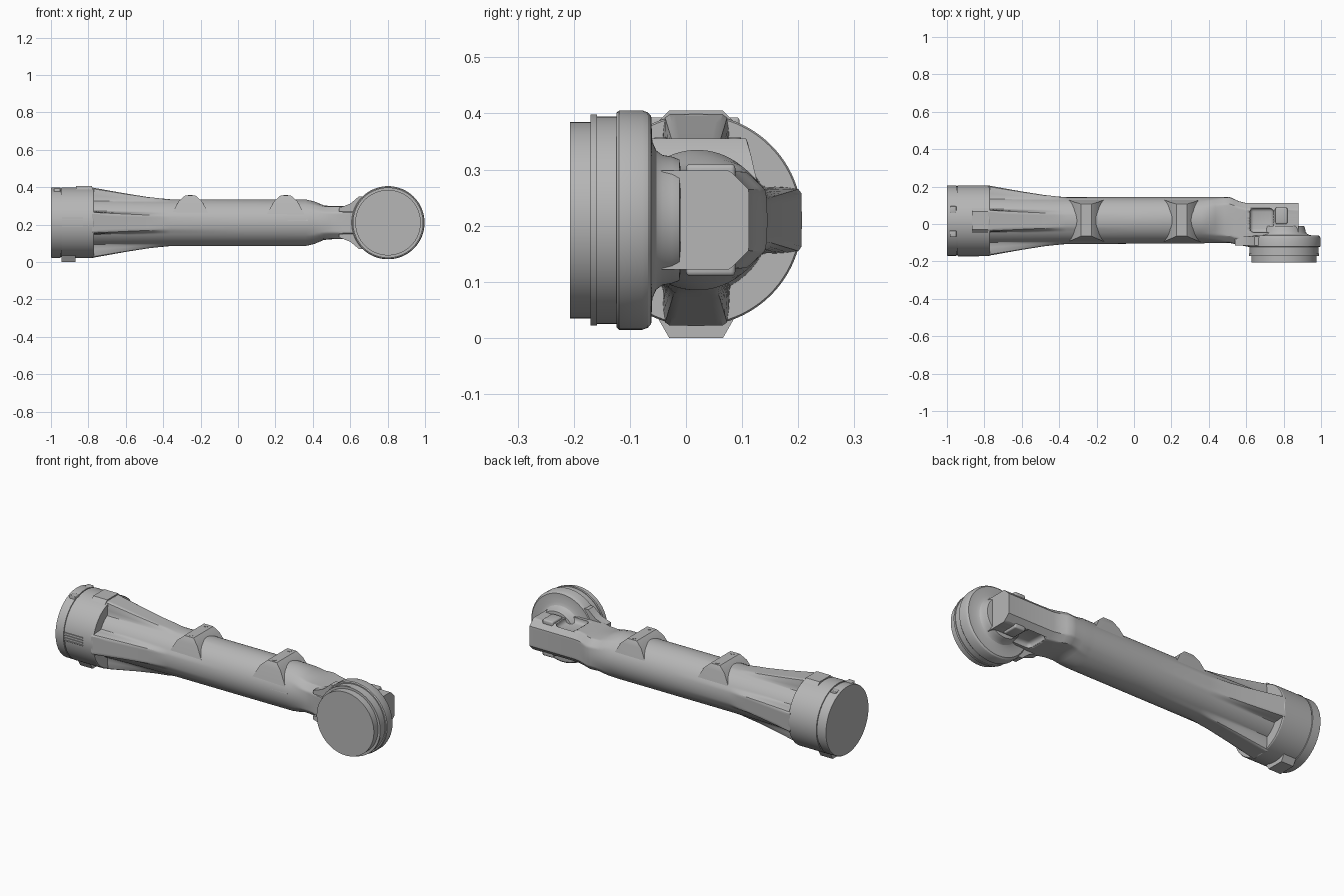
import bpy
import bmesh
from math import cos, sin, pi, radians
from mathutils import Vector

if "Cube" in bpy.data.objects:
    bpy.data.objects.remove(bpy.data.objects["Cube"], do_unlink=True)

grey = bpy.data.materials.new("cast grey")
grey.use_nodes = True
COLOUR = (0.47, 0.47, 0.47, 1)
grey.diffuse_color = COLOUR
grey.node_tree.nodes["Principled BSDF"].inputs["Base Color"].default_value = COLOUR

CY, CZ = 0.018, 0.21      # tube axis
WX = 0.802                # wrist axis


def finish(name, bm, angle=30):
    bmesh.ops.recalc_face_normals(bm, faces=bm.faces)
    mesh = bpy.data.meshes.new(name)
    bm.to_mesh(mesh)
    bm.free()
    mesh.materials.append(grey)
    obj = bpy.data.objects.new(name, mesh)
    bpy.context.collection.objects.link(obj)
    bpy.ops.object.select_all(action='DESELECT')
    obj.select_set(True)
    bpy.context.view_layer.objects.active = obj
    bpy.ops.object.shade_smooth_by_angle(angle=radians(angle))
    return obj


def loft(name, rings, angle=30):
    bm = bmesh.new()
    loops = [[bm.verts.new(p) for p in ring] for ring in rings]
    n = len(loops[0])
    for a, b in zip(loops, loops[1:]):
        for i in range(n):
            j = (i + 1) % n
            bm.faces.new((a[i], a[j], b[j], b[i]))
    bm.faces.new(loops[0])
    bm.faces.new(loops[-1])
    return finish(name, bm, angle)


def lathe(name, profile, axis, n=96):
    """Turn (radius, position) pairs about the tube axis (x) or wrist axis (y)."""
    rings = []
    for r, h in profile:
        circle = [(r * cos(2 * pi * i / n), r * sin(2 * pi * i / n)) for i in range(n)]
        if axis == 'x':
            rings.append([(h, CY + u, CZ + v) for u, v in circle])
        else:
            rings.append([(WX + u, h, CZ + v) for u, v in circle])
    return loft(name, rings)


def box(name, x, y, z, bevel=0.0, segments=3):
    bm = bmesh.new()
    bmesh.ops.create_cube(bm, size=1)
    for v in bm.verts:
        for k, (lo, hi) in enumerate((x, y, z)):
            v.co[k] = lo + (v.co[k] + 0.5) * (hi - lo)
    if bevel:
        bmesh.ops.bevel(bm, geom=bm.edges[:], offset=bevel, segments=segments,
                        affect='EDGES', profile=0.5)
    return finish(name, bm)


def hull(name, points):
    bm = bmesh.new()
    for p in points:
        bm.verts.new(p)
    bmesh.ops.convex_hull(bm, input=bm.verts)
    return finish(name, bm)


def lerp_table(table, x):
    for a, b in zip(table, table[1:]):
        if x <= b[0]:
            f = max(0, (x - a[0]) / (b[0] - a[0]))
            return [p + (q - p) * f for p, q in zip(a[1:], b[1:])]
    return table[-1][1:]


# Arm sections: x, centre y, half width, half height, squareness
SECTIONS = [(-0.78, CY, 0.132, 0.132, 0), (-0.4, CY, 0.125, 0.125, 0),
            (0.36, 0.02, 0.124, 0.125, 0), (0.41, 0.022, 0.123, 0.113, 0.25),
            (0.46, 0.022, 0.123, 0.092, 0.6), (0.51, 0.022, 0.123, 0.088, 0.85),
            (0.56, 0.005, 0.117, 0.088, 1), (0.6, -0.004, 0.116, 0.088, 1),
            (0.88, -0.004, 0.116, 0.088, 1)]
# Outer reach of the four flaring ribs
RIBS = [(-0.78, 0.188), (-0.6, 0.156), (-0.48, 0.137), (-0.36, 0.124)]


def arm_ring(x, n=128):
    cy, hy, hz, square = lerp_table(SECTIONS, x)
    ring = []
    for i in range(n):
        t = 2 * pi * i / n
        c, s = abs(cos(t)), abs(sin(t))
        oval = 1 / ((c / hy) ** 2 + (s / hz) ** 2) ** 0.5
        octagon = min(hy / max(c, 1e-6), hz / max(s, 1e-6), (hy + hz - 0.034) / (c + s))
        r = oval + (octagon - oval) * square
        if x < -0.36:
            d = abs((t + pi / 4) % (pi / 2) - pi / 4)
            fade = min(1, max(0, (0.46 - d) / 0.18))
            reach = lerp_table(RIBS, x)[0] / cos(min(d, 0.28))
            r += max(0, reach - r) * fade
        ring.append((x, cy + r * cos(t), CZ + r * sin(t)))
    return ring


stations = [-0.78, -0.7, -0.6, -0.54, -0.48, -0.42, -0.36, 0, 0.36, 0.385, 0.41, 0.435,
            0.46, 0.485, 0.51, 0.535, 0.56, 0.6, 0.88]
arm = loft("arm_tube", [arm_ring(x) for x in stations])

# Pockets in the top and bottom of the wrist housing
for side in (1, -1):
    z0, z1 = sorted((CZ + side * 0.062, CZ + side * 0.14))
    cutter = box("pocket_cutter", (0.62, 0.745), (-0.045, 0.085), (z0, z1), 0.02)
    cutter.hide_render = True
    cut = arm.modifiers.new("pocket", 'BOOLEAN')
    cut.object = cutter
    cut.operation = 'DIFFERENCE'
    cut.solver = 'EXACT'
    bpy.context.view_layer.objects.active = arm
    bpy.ops.object.modifier_apply(modifier=cut.name)
    bpy.data.objects.remove(cutter, do_unlink=True)

# Shoulder flange with its seam groove
lathe("shoulder_flange", [(0.186, -1), (0.188, -0.997), (0.188, -0.95), (0.184, -0.949),
                          (0.184, -0.944), (0.189, -0.943), (0.189, -0.775),
                          (0.186, -0.77)], 'x')

# Wrist drum: stepped cap, rounded body and filleted neck
drum = [(0.175, -0.207), (0.175, -0.17), (0.188, -0.17), (0.188, -0.159),
        (0.185, -0.159), (0.185, -0.124), (0.191, -0.124), (0.1955, -0.119),
        (0.1955, -0.078), (0.192, -0.068), (0.185, -0.062), (0.14, -0.06),
        (0.124, -0.053), (0.116, -0.042), (0.113, -0.025), (0.108, -0.012), (0.095, -0.01)]
lathe("wrist_drum", drum, 'y')

# Webs blending the arm into the drum
for side, label in ((1, "top"), (-1, "bottom")):
    curve = [(0.54, 0.08), (0.57, 0.09), (0.6, 0.102), (0.625, 0.122), (0.645, 0.14),
             (0.72, 0.14), (0.72, 0.06), (0.54, 0.06)]
    loft(label + "_drum_web", [[(x, y, CZ + side * h) for x, h in curve]
                               for y in (-0.115, -0.066)])
    # Lug beside the pocket
    z0, z1 = sorted((CZ + side * 0.07, CZ + side * 0.1))
    box(label + "_wrist_lug", (0.755, 0.82), (0.0, 0.088), (z0, z1), 0.008)

# Cover pads on the flange
for side, x0, x1, label in ((1, -0.865, -0.78, "top"), (-1, -0.945, -0.87, "bottom")):
    tip = 0.195 if side > 0 else 0.21
    hull(label + "_flange_pad", [(x, CY + w, CZ + side * h) for x in (x0, x1)
                                 for h, a in ((tip, 0.048), (tip - 0.01, 0.05),
                                              (0.175, 0.068)) for w in (-a, a)])

# Cooling slots and small latches on the flange
for k in range(4):
    z = 0.19 + k * 0.014
    box("front_flange_slat", (-0.94, -0.83), (-0.175, CY - 0.188), (z, z + 0.005))
for y in (-0.07, 0.06):
    box("flange_latch", (-0.985, -0.95), (y, y + 0.035), (0.35, 0.393), 0.004)

# Saddle mounts with two screws each
for cx, label in ((-0.255, "rear"), (0.255, "fore")):
    points = []
    for z, hx, y0, y1 in ((0.355, 0.028, -0.065, 0.107), (0.348, 0.032, -0.068, 0.11),
                          (0.325, 0.062, -0.08, 0.116), (0.22, 0.12, -0.104, 0.14)):
        points += [(cx + sx * hx, y, z) for sx in (-1, 1) for y in (y0, y1)]
    hull(label + "_saddle", points)
    for y in (-0.045, 0.087):
        rings = [[(cx + 0.011 * cos(i * pi / 12), y + 0.011 * sin(i * pi / 12), z)
                  for i in range(24)] for z in (0.35, 0.357)]
        loft(label + "_saddle_screw", rings)
